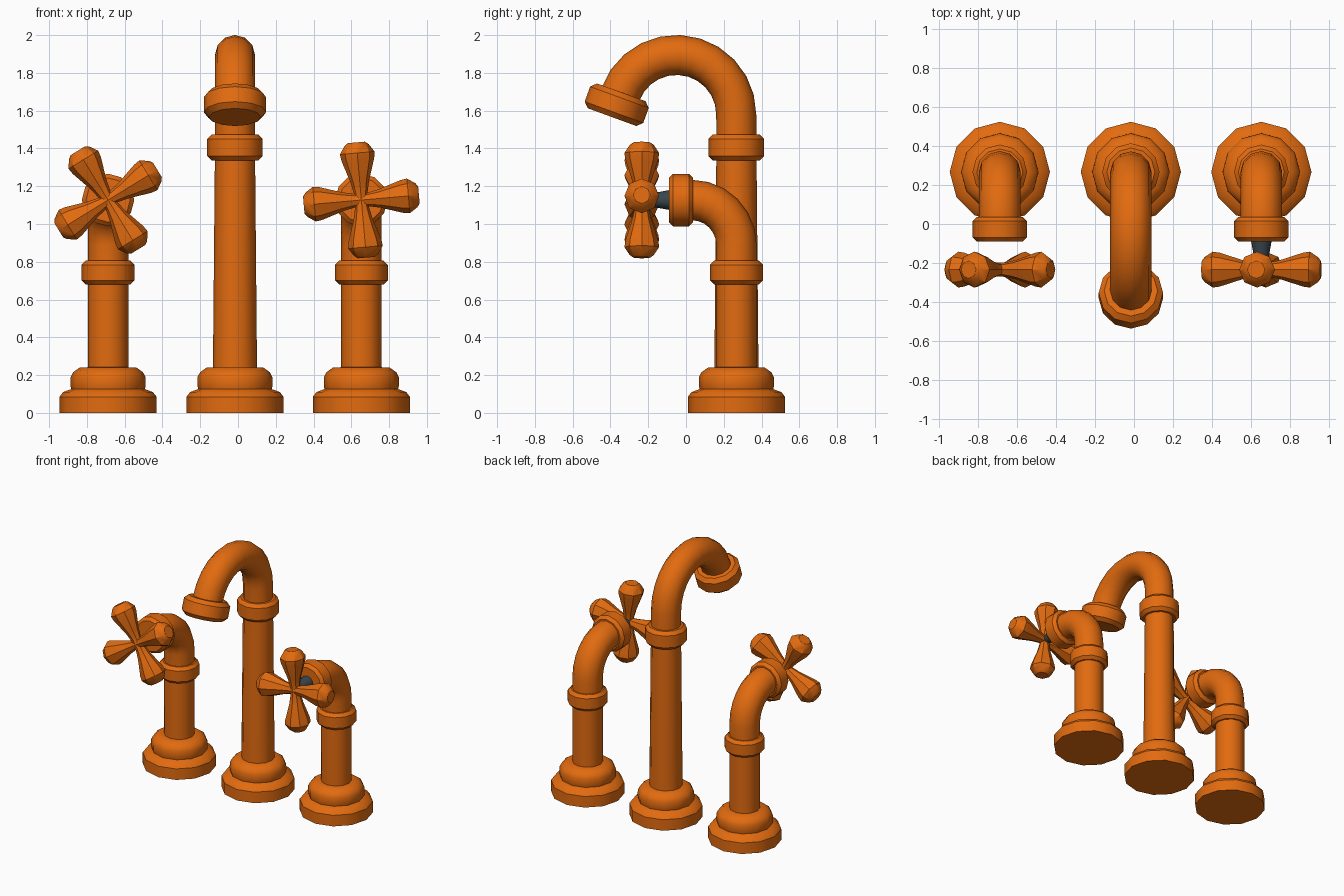
import bpy, math
from mathutils import Matrix

if "Cube" in bpy.data.objects:
    bpy.data.objects.remove(bpy.data.objects["Cube"])

def material(name, rgb):
    m = bpy.data.materials.new(name)
    m.diffuse_color = (*rgb, 1)
    m.use_nodes = True
    m.node_tree.nodes["Principled BSDF"].inputs["Base Color"].default_value = m.diffuse_color
    return m

COPPER = material("orange_copper", (0.76, 0.147, 0.005))
STEEL = material("dark_steel", (0.04, 0.06, 0.075))
Y0 = 0.267  # depth of the three columns

# Skin circular rings; each ring is (y, z, tilt, radius), tilt 0 = axis up, 90 = axis to -y
def skin(name, rings, x=0, sides=12, mat=COPPER, place=None):
    verts, faces = [], []
    for y, z, tilt, r in rings:
        t = math.radians(tilt)
        for i in range(sides):
            a = math.tau * i / sides
            v = r * math.sin(a)
            verts.append((r * math.cos(a), y + v * math.cos(t), z + v * math.sin(t)))
    for k in range(len(rings) - 1):
        for i in range(sides):
            j = (i + 1) % sides
            faces.append((k*sides + i, k*sides + j, (k+1)*sides + j, (k+1)*sides + i))
    faces.append(tuple(reversed(range(sides))))
    faces.append(tuple(range((len(rings) - 1) * sides, len(rings) * sides)))
    me = bpy.data.meshes.new(name)
    me.from_pydata(verts, [], faces)
    me.materials.append(mat)
    me.transform((place or Matrix()))
    ob = bpy.data.objects.new(name, me)
    ob.location.x = x
    bpy.context.collection.objects.link(ob)
    bpy.ops.object.select_all(action='DESELECT')
    ob.select_set(True)
    bpy.context.view_layer.objects.active = ob
    bpy.ops.object.shade_smooth_by_angle(angle=math.radians(35))
    return ob

# Bevelled ring starting at (y, z), running along its tilted axis
def collar(name, x, y, z, tilt, r, length, bevel=0.022):
    t = math.radians(tilt)
    prof = [(0, r - bevel), (bevel, r), (length - bevel, r), (length, r - bevel)]
    skin(name, [(y - s * math.sin(t), z + s * math.cos(t), tilt, q) for s, q in prof], x)

# Bend whose centre is (cy, cz), starting vertical on its +y side
def bend(cy, cz, radius, degrees, steps, r):
    out = []
    for i in range(steps + 1):
        d = degrees * i / steps
        a = math.radians(d)
        out.append((cy + radius * math.cos(a), cz + radius * math.sin(a), d, r))
    return out

# Stepped base flange
def base(name, x):
    prof = [(0.257, 0), (0.257, 0.085), (0.238, 0.11), (0.195, 0.126),
            (0.199, 0.145), (0.198, 0.19), (0.185, 0.215), (0.15, 0.24), (0.1, 0.242)]
    skin(name, [(Y0, z, 0, r) for r, z in prof], x)

# Side valves: column, ring, elbow, outlet collar and cross handle
HZ = 1.127
for side, x, turn in (("left", -0.688, 31.5), ("right", 0.653, 5)):
    base(side + "_base", x)
    skin(side + "_valve_pipe", [(Y0, 0.2, 0, 0.107), (Y0, 0.75, 0, 0.107)]
         + bend(0.03, HZ - 0.237, 0.237, 90, 6, 0.107) + [(-0.02, HZ, 90, 0.107)], x)
    collar(side + "_ring", x, Y0, 0.68, 0, 0.14, 0.126)
    collar(side + "_valve_collar", x, 0.037, HZ, 90, 0.139, 0.128)
    # Double-ended flared bars crossing at the hub
    half = [(0.306, 0.045), (0.292, 0.064), (0.25, 0.092), (0.215, 0.087), (0.1, 0.05), (0.035, 0.036)]
    bar = [(0, -d, 0, r) for d, r in half] + [(0, d, 0, r) for d, r in reversed(half)]
    for n in range(2):
        place = Matrix.Translation((0, -0.234, HZ)) @ Matrix.Rotation(math.radians(-turn - 90 * n), 4, 'Y')
        skin(f"{side}_handle_bar_{n + 1}", bar, x, 8, COPPER, place)

# Steel stem, present only behind the right handle
skin("right_handle_stem", [(-0.07, HZ, 90, 0.056), (-0.14, HZ, 90, 0.043), (-0.22, HZ, 90, 0.03)],
     0.653, 12, STEEL)

# Central spout: tapered column, ring, gooseneck and nozzle
SX = -0.016
base("spout_base", SX)
skin("spout_column", [(Y0, 0.2, 0, 0.117), (Y0, 1.4, 0, 0.106)], SX)
collar("spout_ring", SX, Y0, 1.335, 0, 0.147, 0.14, 0.024)
neck = bend(-0.05, 1.579, 0.316, 160, 11, 0.106)
skin("gooseneck", [(Y0, 1.4, 0, 0.106)] + neck, SX)
ey, ez = neck[-1][:2]
collar("nozzle", SX, ey + 0.004, ez + 0.01, 160, 0.165, 0.14, 0.028)
